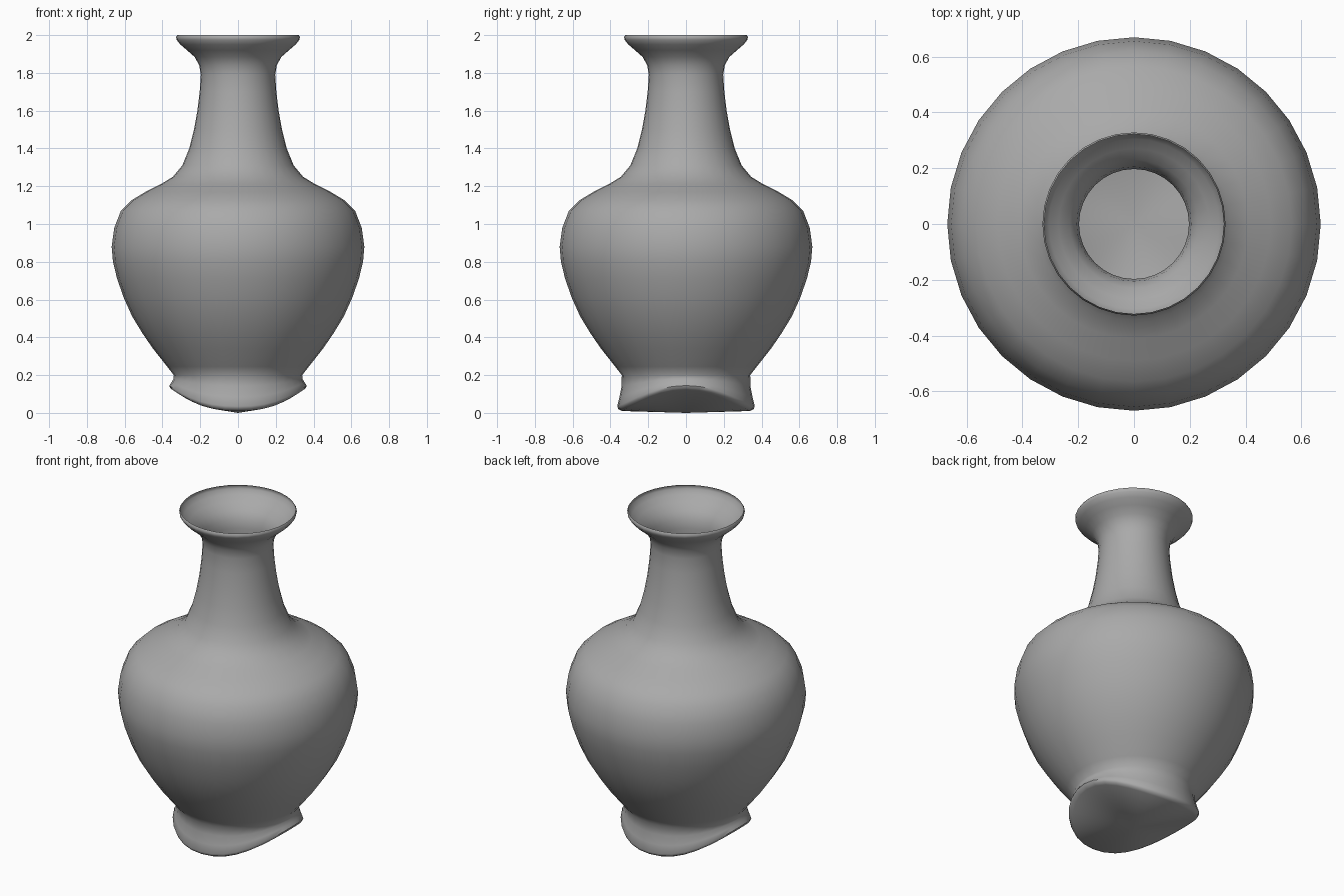
import bpy
import bmesh
import math

SEGMENTS = 32

default_cube = bpy.data.objects.get("Cube")
if default_cube:
    bpy.data.objects.remove(default_cube, do_unlink=True)

# Glaze: one plain grey
glaze = bpy.data.materials.new("grey_glaze")
glaze.use_nodes = True
grey = (0.4, 0.4, 0.4, 1)
glaze.diffuse_color = grey
for node in glaze.node_tree.nodes:
    if node.type == 'BSDF_PRINCIPLED':
        node.inputs["Base Color"].default_value = grey

# Radius and height of the round wall, from ankle to lip
wall_profile = [
    (.34, .2), (.375, .245), (.45, .34), (.505, .42), (.56, .51), (.605, .61),
    (.64, .71), (.662, .8), (.669, .88), (.655, .98), (.62, 1.07), (.565, 1.125),
    (.49, 1.17), (.41, 1.21), (.345, 1.25), (.295, 1.31), (.258, 1.4),
    (.233, 1.5), (.215, 1.6), (.203, 1.7), (.197, 1.79), (.205, 1.84),
    (.23, 1.885), (.27, 1.92), (.305, 1.95), (.325, 1.975), (.328, 1.99), (.322, 2),
]


def add_ring(mesh, radius, height_at):
    """Add a ring of points whose height may vary with the angle."""
    ring = []
    for i in range(SEGMENTS):
        angle = math.tau * i / SEGMENTS
        ring.append(mesh.verts.new((radius * math.cos(angle),
                                    radius * math.sin(angle),
                                    height_at(angle))))
    return ring


def bridge(mesh, lower, upper):
    """Join two rings with a band of quads."""
    for i in range(SEGMENTS):
        j = (i + 1) % SEGMENTS
        mesh.faces.new((lower[i], lower[j], upper[j], upper[i]))


def foot_height(angle):
    """The warped foot edge rises towards both sides."""
    return .035 + .11 * abs(math.cos(angle)) ** 2.4


def foot_blend(amount):
    """Height function part of the way from the ankle to the foot edge."""
    return lambda angle: .2 + (foot_height(angle) - .2) * amount


bm = bmesh.new()

# Warped foot: underside edge, flared rim and ankle
rings = [
    add_ring(bm, .34, lambda angle: foot_height(angle) - .025),
    add_ring(bm, .358, lambda angle: foot_height(angle) - .015),
    add_ring(bm, .364, foot_height),
    add_ring(bm, .352, foot_blend(.7)),
    add_ring(bm, .341, foot_blend(.35)),
]

# Body, neck and flared lip
for radius, height in wall_profile:
    rings.append(add_ring(bm, radius, lambda angle, z=height: z))
for lower, upper in zip(rings, rings[1:]):
    bridge(bm, lower, upper)

# Base: fan of triangles that closes the underside
centre = bm.verts.new((0, 0, 0))
for i in range(SEGMENTS):
    bm.faces.new((centre, rings[0][(i + 1) % SEGMENTS], rings[0][i]))

vase_mesh = bpy.data.meshes.new("vase_body")
bm.to_mesh(vase_mesh)
bm.free()
vase_mesh.materials.append(glaze)
vase = bpy.data.objects.new("vase_body", vase_mesh)
bpy.context.collection.objects.link(vase)

# Smooth shading with the foot edge kept crisp
bpy.ops.object.select_all(action='DESELECT')
vase.select_set(True)
bpy.context.view_layer.objects.active = vase
bpy.ops.object.shade_smooth_by_angle(angle=math.radians(50))
